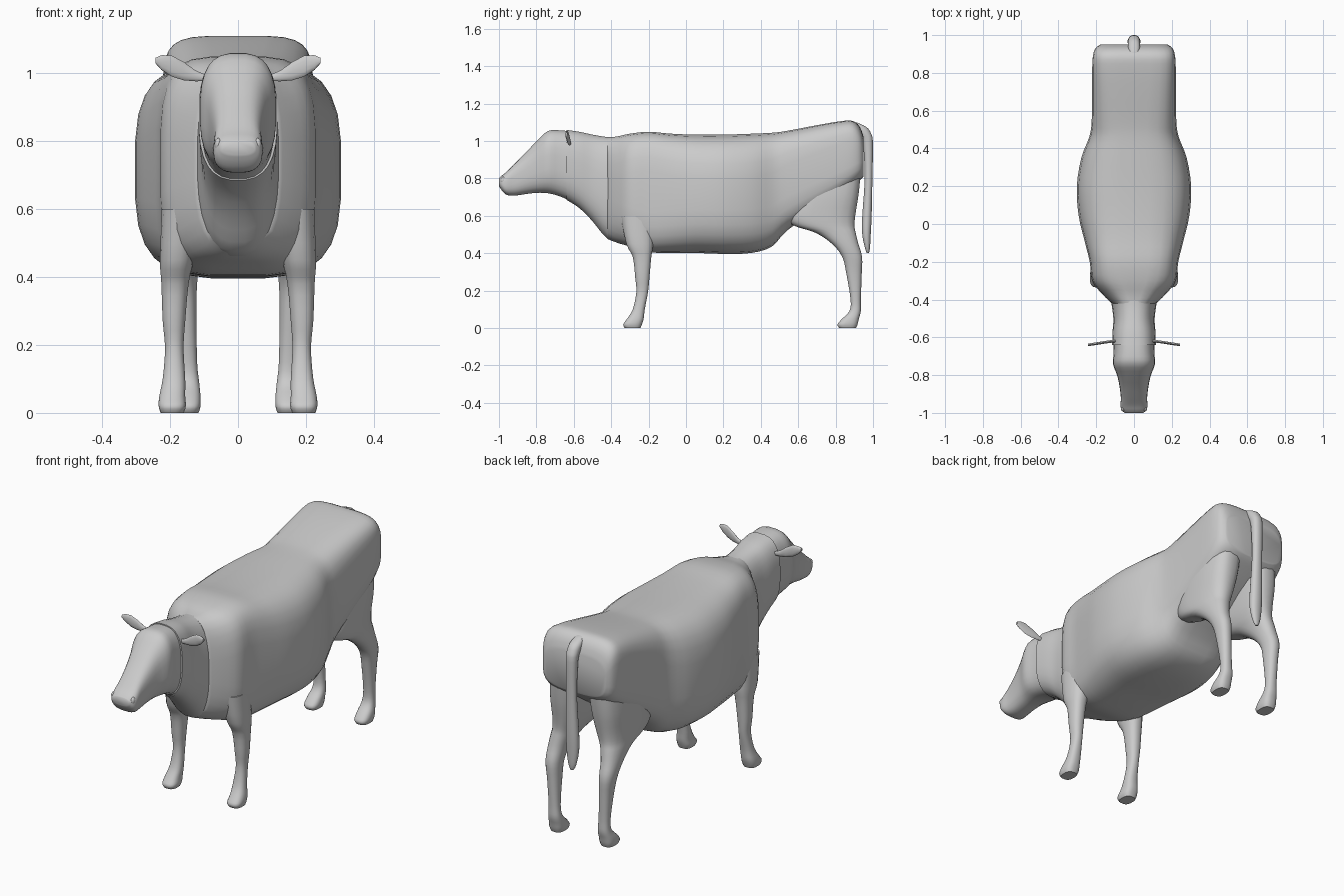
import bpy, bmesh, math
from mathutils import Vector


def catmull(rows, steps):
    """Smoothly interpolate between the given section rows."""
    out = []
    for i in range(len(rows) - 1):
        p = [Vector(rows[max(0, min(len(rows) - 1, i + k))]) for k in (-1, 0, 1, 2)]
        for s in range(steps):
            t = s / steps
            out.append(0.5 * (2 * p[1] + (p[2] - p[0]) * t
                              + (2 * p[0] - 5 * p[1] + 4 * p[2] - p[3]) * t * t
                              + (3 * p[1] - p[0] - 3 * p[2] + p[3]) * t ** 3))
    out.append(Vector(rows[-1]))
    return out


def loft(name, rows, axis, mirror=False, sides=28, steps=3):
    """Skin superellipse sections: (t, a0, a1, b0, b1, exponent).
    axis 'y': t=y, a=z range, b=x range; axis 'z': t=z, a=y range, b=x range."""
    bm = bmesh.new()
    rings = []
    for t, a0, a1, b0, b1, n in catmull(rows, steps):
        ring = []
        for k in range(sides):
            ang = 2 * math.pi * (k + 0.5) / sides
            c, s = math.cos(ang), math.sin(ang)
            x = (b0 + b1) / 2 + (b1 - b0) / 2 * math.copysign(abs(c) ** (2 / n), c)
            a = (a0 + a1) / 2 + (a1 - a0) / 2 * math.copysign(abs(s) ** (2 / n), s)
            ring.append(bm.verts.new((x, t, a) if axis == 'y' else (x, a, t)))
        rings.append(ring)
    for r, q in zip(rings, rings[1:]):
        for k in range(sides):
            j = (k + 1) % sides
            bm.faces.new((r[k], r[j], q[j], q[k]))
    bm.faces.new(rings[0])
    bm.faces.new(rings[-1])
    return finish(name, bm, mirror)


def finish(name, bm, mirror=False):
    bmesh.ops.recalc_face_normals(bm, faces=bm.faces)
    me = bpy.data.meshes.new(name)
    bm.to_mesh(me)
    bm.free()
    for p in me.polygons:
        p.use_smooth = True
    me.set_sharp_from_angle(angle=math.radians(45))
    ob = bpy.data.objects.new(name, me)
    bpy.context.collection.objects.link(ob)
    if mirror:
        ob.modifiers.new("mirror", 'MIRROR').use_mirror_merge = False
    return ob


def along_y(rows):
    return [(y, z0, z1, -w, w, n) for y, z0, z1, w, n in rows]


# torso: y, bottom z, top z, half width, squareness
loft("torso", along_y([
    (-0.42, 0.48, 1.02, 0.118, 2.8), (-0.37, 0.455, 1.025, 0.17, 3.0),
    (-0.30, 0.435, 1.04, 0.222, 3.6), (-0.20, 0.405, 1.05, 0.235, 4.0),
    (-0.08, 0.40, 1.04, 0.265, 3.6), (0.05, 0.40, 1.035, 0.295, 3.3),
    (0.20, 0.395, 1.035, 0.304, 3.3), (0.35, 0.40, 1.04, 0.28, 3.3),
    (0.46, 0.435, 1.045, 0.238, 3.5), (0.54, 0.52, 1.055, 0.225, 3.8),
    (0.70, 0.63, 1.085, 0.222, 4.2), (0.82, 0.71, 1.105, 0.222, 4.5),
    (0.89, 0.76, 1.108, 0.218, 4.5), (0.93, 0.79, 1.075, 0.205, 4.0),
    (0.95, 0.81, 1.02, 0.18, 3.5)]), 'y')

# neck, overlapping the chest and ending behind the ears
loft("neck", along_y([
    (-0.34, 0.455, 1.02, 0.13, 2.6), (-0.42, 0.475, 1.022, 0.12, 2.6),
    (-0.50, 0.57, 1.035, 0.11, 2.6), (-0.57, 0.64, 1.05, 0.114, 2.7),
    (-0.64, 0.685, 1.06, 0.116, 2.7)]), 'y')

# head with tapering muzzle
loft("head", along_y([
    (-0.62, 0.68, 1.052, 0.108, 2.7), (-0.68, 0.705, 1.058, 0.108, 2.8),
    (-0.74, 0.72, 1.053, 0.112, 2.8), (-0.80, 0.722, 0.998, 0.09, 2.8),
    (-0.86, 0.715, 0.935, 0.077, 2.8), (-0.92, 0.707, 0.875, 0.07, 3.0),
    (-0.96, 0.712, 0.835, 0.072, 3.0), (-0.985, 0.735, 0.815, 0.066, 2.8),
    (-1.0, 0.76, 0.80, 0.05, 2.5)]), 'y')

# nostrils
bm = bmesh.new()
bmesh.ops.create_uvsphere(bm, u_segments=12, v_segments=8, radius=0.016)
bmesh.ops.scale(bm, vec=(0.7, 0.9, 1.2), verts=bm.verts)
bmesh.ops.translate(bm, vec=(0.058, -0.978, 0.79), verts=bm.verts)
finish("nostrils", bm, True)

# ears: thin leaf blades
bm = bmesh.new()
rings = []
for x, z, h, y in [(0.09, 0.985, 0.008, -0.62), (0.125, 0.992, 0.016, -0.622),
                   (0.16, 1.006, 0.027, -0.627), (0.195, 1.021, 0.031, -0.633),
                   (0.225, 1.031, 0.022, -0.637), (0.243, 1.037, 0.008, -0.64)]:
    rings.append([bm.verts.new((x, y + 0.007 * math.sin(a), z + h * math.cos(a)))
                  for a in (2 * math.pi * k / 12 for k in range(12))])
for r, q in zip(rings, rings[1:]):
    for k in range(12):
        bm.faces.new((r[k], r[k - 1], q[k - 1], q[k]))
bm.faces.new(rings[0])
bm.faces.new(rings[-1])
finish("ears", bm, True)

# front legs: z, front y, back y, inner x, outer x, squareness
loft("front_legs", [
    (0.60, -0.35, -0.17, 0.10, 0.225, 2.4), (0.45, -0.32, -0.175, 0.13, 0.23, 2.4),
    (0.38, -0.285, -0.185, 0.145, 0.226, 2.4), (0.27, -0.272, -0.195, 0.155, 0.222, 2.3),
    (0.19, -0.266, -0.203, 0.16, 0.215, 2.3), (0.10, -0.285, -0.22, 0.155, 0.222, 2.4),
    (0.05, -0.315, -0.226, 0.155, 0.232, 2.6), (0.02, -0.336, -0.235, 0.153, 0.234, 2.8),
    (0.0, -0.328, -0.243, 0.16, 0.228, 2.8)], 'z', True, 20)

# hind legs with thighs
loft("hind_legs", [
    (0.86, 0.66, 0.938, 0.03, 0.195, 2.8), (0.72, 0.58, 0.925, 0.035, 0.21, 2.8),
    (0.61, 0.53, 0.908, 0.05, 0.21, 2.6), (0.55, 0.57, 0.902, 0.07, 0.208, 2.5),
    (0.51, 0.69, 0.908, 0.09, 0.206, 2.4), (0.45, 0.78, 0.922, 0.11, 0.205, 2.3),
    (0.38, 0.835, 0.942, 0.12, 0.20, 2.3), (0.29, 0.857, 0.94, 0.122, 0.188, 2.3),
    (0.15, 0.88, 0.935, 0.12, 0.178, 2.3), (0.09, 0.873, 0.935, 0.114, 0.18, 2.4),
    (0.05, 0.835, 0.925, 0.11, 0.188, 2.6), (0.02, 0.81, 0.918, 0.11, 0.19, 2.8),
    (0.0, 0.818, 0.91, 0.116, 0.184, 2.8)], 'z', True, 20)

# tail hanging from the rump
loft("tail", [
    (1.10, 0.87, 0.91, -0.02, 0.02, 2), (1.075, 0.89, 0.965, -0.03, 0.03, 2.2),
    (1.04, 0.92, 0.99, -0.032, 0.032, 2.3), (0.99, 0.945, 1.0, -0.03, 0.03, 2.3),
    (0.80, 0.955, 0.997, -0.028, 0.028, 2.2), (0.60, 0.942, 0.993, -0.034, 0.034, 2.2),
    (0.50, 0.942, 0.988, -0.033, 0.033, 2.2), (0.43, 0.956, 0.984, -0.022, 0.022, 2.0),
    (0.40, 0.966, 0.978, -0.008, 0.008, 2.0)], 'z', False, 16)
